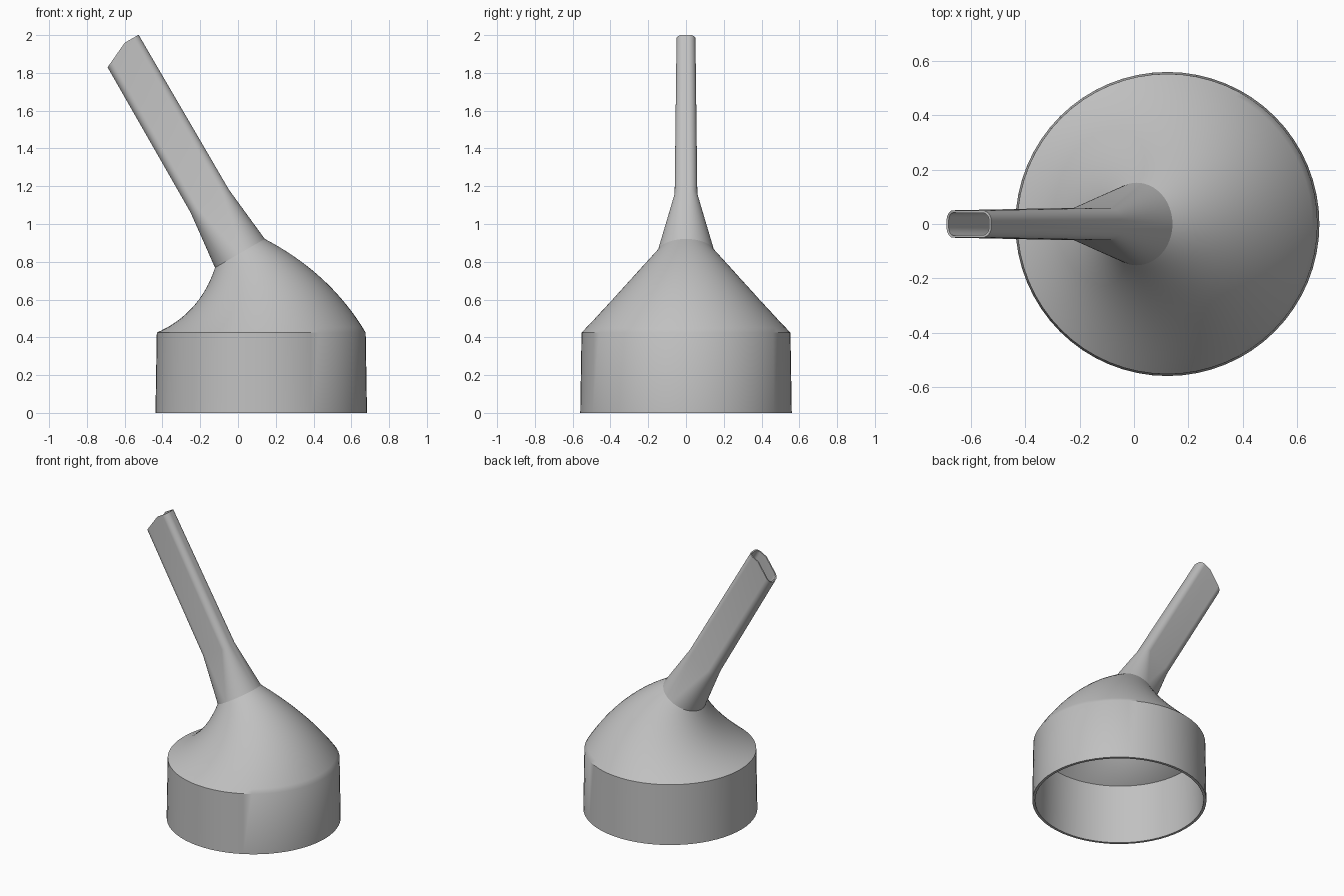
import bpy
import bmesh
from math import sin, cos, pi, radians
from mathutils import Vector

if "Cube" in bpy.data.objects:
    bpy.data.objects.remove(bpy.data.objects["Cube"])

grey = bpy.data.materials.new("plain grey")
grey.use_nodes = True
grey.diffuse_color = (0.53, 0.53, 0.53, 1)
grey.node_tree.nodes["Principled BSDF"].inputs["Base Color"].default_value = grey.diffuse_color

X, Y = Vector((1, 0, 0)), Vector((0, 1, 0))
QUARTER = 16


def ring(centre, u, ru, rv, fu=0, fv=0):
    """Ellipse with radii ru, rv, stretched by flats of half length fu, fv."""
    points = []
    for su, sv, start in ((1, 1, 0), (-1, 1, 1), (-1, -1, 2), (1, -1, 3)):
        for i in range(QUARTER + 1):
            a = (start + i / QUARTER) * pi / 2
            points.append(centre + u * (ru * cos(a) + su * fu) + Y * (rv * sin(a) + sv * fv))
    return points


def shell(name, rings, wall, cut=None):
    """Skin the rings, trim the end, then give the skin a wall thickness inward."""
    bm = bmesh.new()
    loops = [[bm.verts.new(p) for p in r] for r in rings]
    for low, high in zip(loops, loops[1:]):
        for i in range(len(low)):
            j = (i + 1) % len(low)
            bm.faces.new((low[i], low[j], high[j], high[i]))
    bmesh.ops.remove_doubles(bm, verts=bm.verts, dist=0.0005)
    if cut:
        bmesh.ops.bisect_plane(bm, geom=bm.verts[:] + bm.edges[:] + bm.faces[:],
                               plane_co=cut[0], plane_no=cut[1], clear_outer=True)
    mesh = bpy.data.meshes.new(name)
    bm.to_mesh(mesh)
    bm.free()
    mesh.materials.append(grey)
    obj = bpy.data.objects.new(name, mesh)
    bpy.context.collection.objects.link(obj)
    bpy.ops.object.select_all(action="DESELECT")
    obj.select_set(True)
    bpy.context.view_layer.objects.active = obj
    solid = obj.modifiers.new("wall", "SOLIDIFY")
    solid.thickness = wall
    solid.offset = -1
    solid.use_even_offset = True
    bpy.ops.object.modifier_apply(modifier="wall")
    bpy.ops.object.shade_smooth_by_angle(angle=radians(35))
    return obj


def bend(a, b, c, t):
    return a * (1 - t) ** 2 + b * 2 * t * (1 - t) + c * t * t


# Tilted axis of the spout and the direction across it
neck = Vector((0.01, 0, 0.845))
axis = Vector((-sin(pi / 6), 0, cos(pi / 6)))
across = Vector((cos(pi / 6), 0, sin(pi / 6)))
NECK_R = 0.152

# Collar and the bent dome that narrows to the neck
left = (Vector((-0.43, 0, 0.425)), Vector((-0.2, 0, 0.527)), neck - across * NECK_R)
right = (Vector((0.676, 0, 0.425)), Vector((0.49, 0, 0.739)), neck + across * NECK_R)
body = [ring(X * 0.123, X, 0.56, 0.56)]
STEPS = 20
for k in range(STEPS + 1):
    t = k / STEPS
    a, b = bend(*left, t), bend(*right, t)
    body.append(ring((a + b) / 2, (b - a).normalized(), (b - a).length / 2,
                     0.553 + (NECK_R - 0.553) * t))
shell("collar_and_dome", body, 0.018)

# Spout: round at the neck, flat rounded tube above, with a slanted tip
spout = [ring(neck, across, NECK_R, NECK_R),
         ring(neck + axis * 0.32, across, 0.045, 0.045, 0.073, 0.015),
         ring(neck + axis * 1.27, across, 0.038, 0.038, 0.076, 0.012)]
tip = neck + axis * 1.27 + across * 0.029
slant = (axis * 0.143 - across * 0.067).normalized()
shell("spout", spout, 0.009, (tip, slant))
